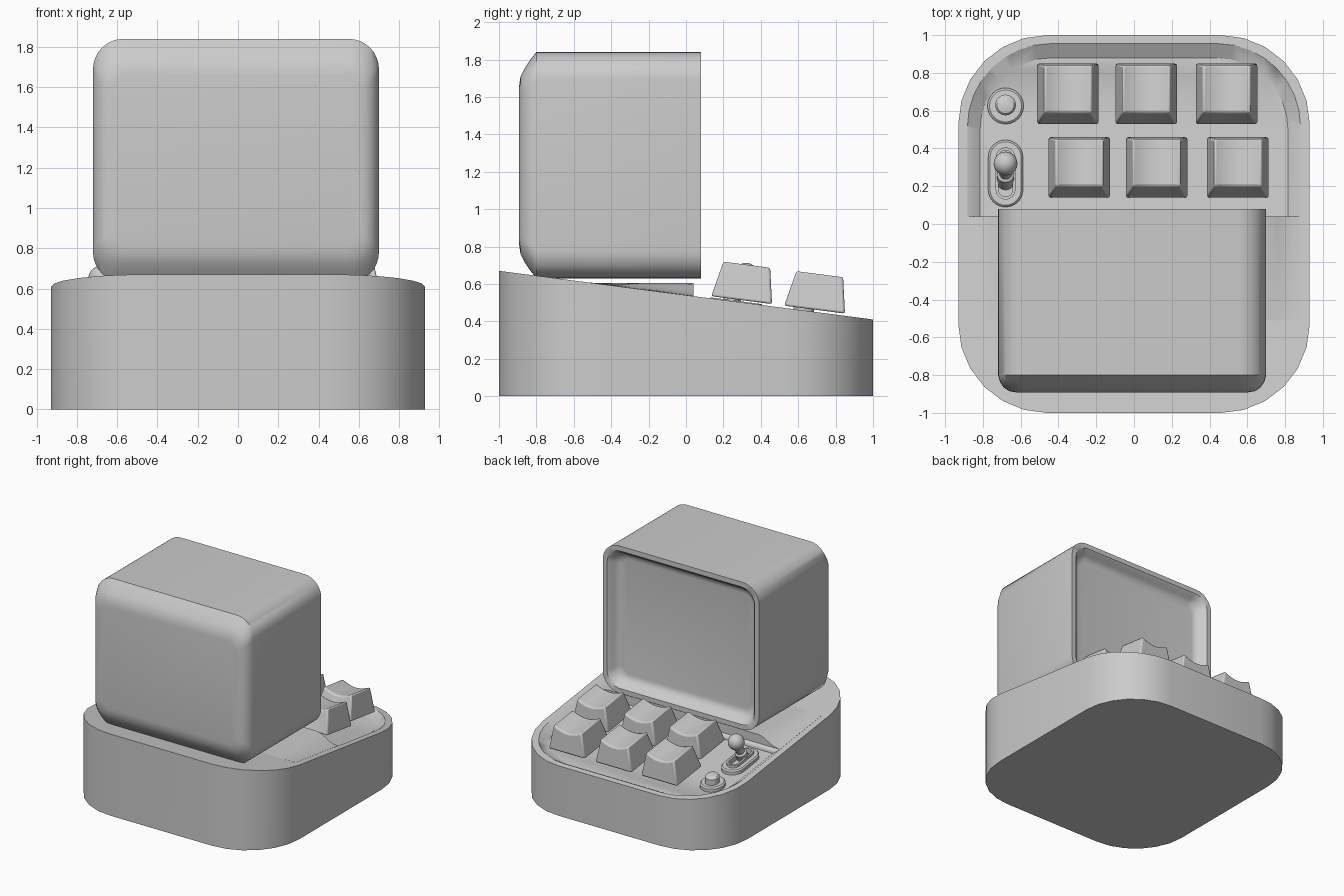
import bpy, bmesh, math
from mathutils import Vector

if "Cube" in bpy.data.objects:
    bpy.data.objects.remove(bpy.data.objects["Cube"])

POCKET = -0.05  # control panel floor, relative to the sloping rim


def slope(y):
    """Height of the sloping top of the base."""
    return 0.54 - 0.13 * y


def rounded(x0, x1, y0, y1, r, n=6):
    """Outline of a rounded rectangle."""
    pts = []
    for cx, cy, a in ((x1 - r, y1 - r, 0), (x0 + r, y1 - r, 90),
                      (x0 + r, y0 + r, 180), (x1 - r, y0 + r, 270)):
        for i in range(n + 1):
            t = math.radians(a + 90 * i / n)
            pts.append((cx + r * math.cos(t), cy + r * math.sin(t)))
    return pts


def finish(obj, angle=35):
    obj.data.shade_smooth()
    obj.data.set_sharp_from_angle(angle=math.radians(angle))
    return obj


def loft(name, rings, angle=35):
    """Skin a stack of equal rings and cap both ends."""
    bm = bmesh.new()
    vs = [[bm.verts.new(p) for p in ring] for ring in rings]
    n = len(vs[0])
    for a, b in zip(vs, vs[1:]):
        for i in range(n):
            j = (i + 1) % n
            bm.faces.new((a[i], a[j], b[j], b[i]))
    bm.faces.new(vs[0][::-1])
    bm.faces.new(vs[-1])
    bmesh.ops.recalc_face_normals(bm, faces=bm.faces)
    mesh = bpy.data.meshes.new(name)
    bm.to_mesh(mesh)
    bm.free()
    obj = bpy.data.objects.new(name, mesh)
    bpy.context.collection.objects.link(obj)
    return finish(obj, angle)


def on_slope(pts, h):
    return [(x, y, slope(y) + h) for x, y in pts]


def circle(cx, cy, r, n=24):
    return [(cx + r * math.cos(math.tau * i / n), cy + r * math.sin(math.tau * i / n)) for i in range(n)]


# Base with sloping top
outline = rounded(-0.93, 0.93, -1, 1, 0.47)
base = loft("base", [[(x, y, 0) for x, y in outline], on_slope(outline, 0)])


# Sunken control panel with slanted walls, cut from the base
def pocket_ring(side, end, r, h):
    pts = rounded(-side, side, -0.5, end, r, 8)[:18]
    return on_slope([(side, 0.04)] + pts + [(-side, 0.04)], h)


cutter = loft("pocket_cutter", [pocket_ring(0.815, 0.88, 0.38, POCKET),
                                pocket_ring(0.882, 0.955, 0.44, 0),
                                pocket_ring(0.909, 0.985, 0.46, 0.02)])
cutter.hide_render = True
cutter.hide_viewport = True
mod = base.modifiers.new("pocket", 'BOOLEAN')
mod.object = cutter
mod.operation = 'DIFFERENCE'
mod.solver = 'EXACT'

# Level saddle under the monitor, flaring down to the rim
half = [(0.88, 0), (0.84, 0.08), (0.80, 0.27), (0.76, 0.6), (0.72, 0.9), (0.68, 1)]
profile = half + [(-x, t) for x, t in reversed(half)]
loft("monitor_saddle", [
    [(x, y, slope(y) + 0.001 + t * (0.605 - slope(y))) for x, t in profile]
    + [(-0.88, y, 0.4), (0.88, y, 0.4)]
    for y in (-0.51, -0.25, 0.039)])


# Monitor shell with rounded front and recessed screen
def shell_ring(y, dx, dz, r):
    return [(x, y, z) for x, z in rounded(-0.72 + dx, 0.70 - dx, 0.63 + dz, 1.84 - dz, r, 8)]


loft("monitor", [
    shell_ring(-0.892, 0.10, 0.18, 0.08),
    shell_ring(-0.885, 0.06, 0.13, 0.10),
    shell_ring(-0.865, 0.03, 0.09, 0.12),
    shell_ring(-0.835, 0.01, 0.045, 0.14),
    shell_ring(-0.80, 0, 0, 0.15),
    shell_ring(0.08, 0, 0, 0.15),
    shell_ring(0.08, 0.04, 0.04, 0.12),
    shell_ring(0.06, 0.06, 0.06, 0.11),
    shell_ring(0.03, 0.075, 0.075, 0.10),
    shell_ring(0.005, 0.10, 0.10, 0.09),
    shell_ring(0.0, 0.13, 0.13, 0.07)], 40)


# Keycaps: tapered, with a dished top
def keycap(name, cx, y0):
    rings = []
    for i in range(11):
        u = i / 5 - 1
        h = 0.21 - 0.035 * (1 - u * u)
        pts = ((0.165, 0, 0.012), (0.125, 0.065, h), (0.125, 0.315, h), (0.165, 0.325, 0.012))
        rings.append([(cx + w * u, y0 + y, slope(y0 + y) + z) for w, y, z in pts])
    key = loft(name, rings)
    bev = key.modifiers.new("soft_edges", 'BEVEL')
    bev.width = 0.012
    bev.segments = 2
    bev.limit_method = 'ANGLE'
    bev.angle_limit = math.radians(40)


for row, (y0, centres) in enumerate(((0.135, (-0.29, 0.12, 0.55)), (0.525, (-0.35, 0.065, 0.49)))):
    for col, cx in enumerate(centres):
        keycap(f"keycap_{row + 1}_{col + 1}", cx, y0)


# Push button with collar
def turned(name, cx, cy, steps):
    loft(name, [on_slope(circle(cx, cy, r), POCKET + h) for r, h in steps])


turned("button_collar", -0.68, 0.625, ((0.096, -0.01), (0.096, 0.025), (0.085, 0.035), (0.06, 0.035)))
turned("button_cap", -0.68, 0.63, ((0.055, 0), (0.055, 0.08), (0.045, 0.092), (0.02, 0.098)))


# Lever switch: slotted plate, tilted stick and ball
def stadium(inset):
    return rounded(-0.772 + inset, -0.588 - inset, 0.09 + inset, 0.445 - inset, 0.0915 - inset, 8)


loft("lever_plate", [on_slope(stadium(i), POCKET + h) for i, h in
                     ((0, -0.01), (0, 0.025), (0.01, 0.035), (0.04, 0.035), (0.04, 0.055),
                      (0.055, 0.055), (0.055, 0.015))])

foot, tip = Vector((-0.68, 0.22, 0.47)), Vector((-0.68, 0.32, 0.65))
axis = (tip - foot).normalized()
side, up = Vector((1, 0, 0)), axis.cross(Vector((1, 0, 0)))
loft("lever_stick", [
    [c + r * (math.cos(a) * side + math.sin(a) * up) for a in (math.tau * i / 20 for i in range(20))]
    for c, r in ((foot, 0.045), (foot.lerp(tip, 0.4), 0.045), (foot.lerp(tip, 0.45), 0.032), (tip, 0.04))])

bpy.ops.mesh.primitive_uv_sphere_add(segments=24, ring_count=14, radius=0.063, location=tip)
ball = bpy.context.object
ball.name = "lever_ball"
finish(ball)
